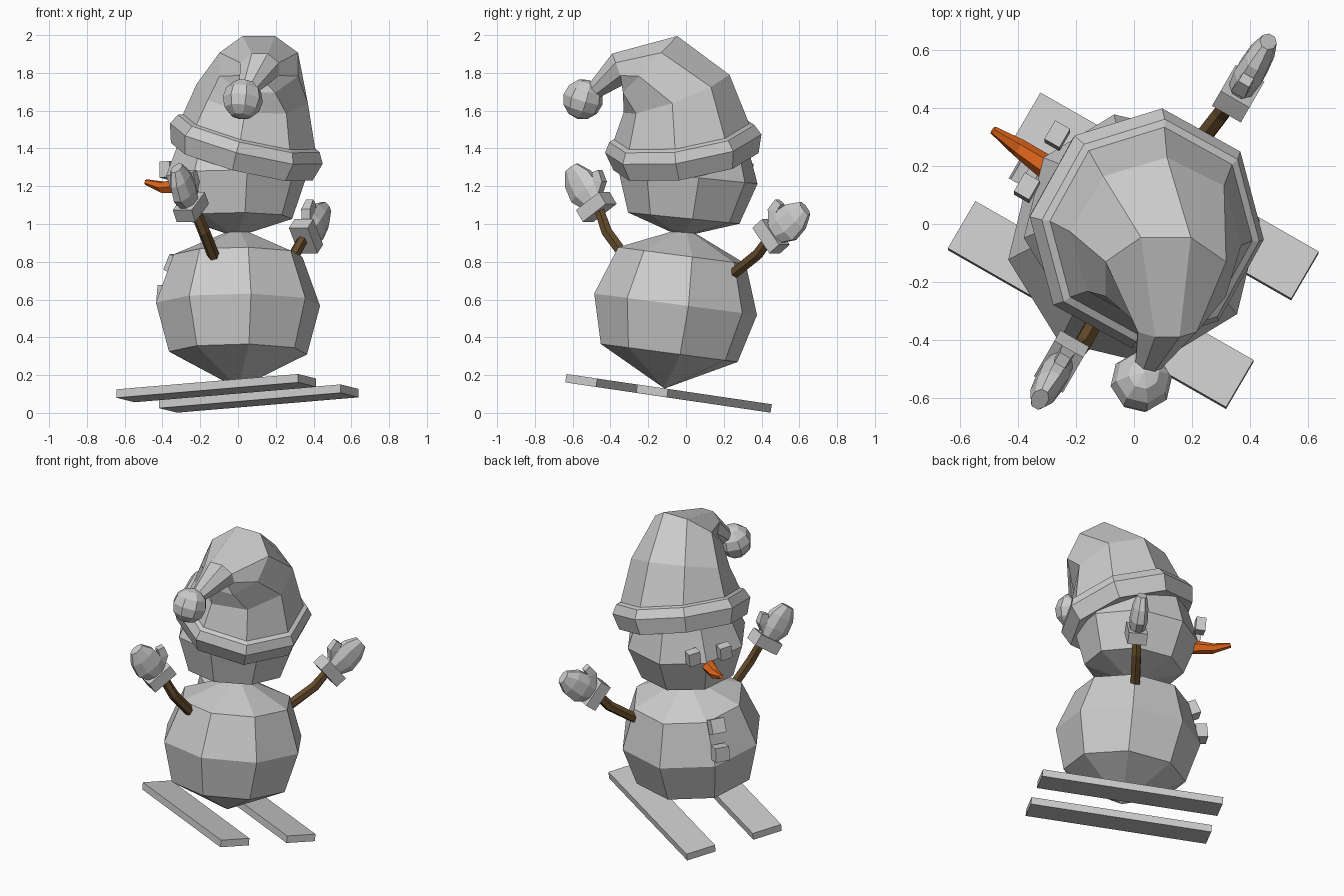
import bpy, bmesh
from math import sin, cos, pi, radians
from mathutils import Vector, Matrix, Euler

if "Cube" in bpy.data.objects:
    bpy.data.objects.remove(bpy.data.objects["Cube"])


def material(name, rgb):
    m = bpy.data.materials.new(name)
    m.diffuse_color = (*rgb, 1)
    m.use_nodes = True
    m.node_tree.nodes["Principled BSDF"].inputs["Base Color"].default_value = m.diffuse_color
    return m


BROWN = material("stick_brown", (0.13, 0.07, 0.025))
ORANGE = material("carrot_orange", (0.75, 0.13, 0.01))


def finish(name, bm, mat=None, matrix=None):
    if matrix:
        bm.transform(matrix)
    bmesh.ops.remove_doubles(bm, verts=bm.verts, dist=1e-4)
    bmesh.ops.recalc_face_normals(bm, faces=bm.faces)
    me = bpy.data.meshes.new(name)
    bm.to_mesh(me)
    bm.free()
    ob = bpy.data.objects.new(name, me)
    bpy.context.collection.objects.link(ob)
    if mat:
        me.materials.append(mat)
    return ob


def loft(name, rings, n=8, mat=None, matrix=None):
    """Skin rings given as (centre, normal, rx, ry, phase in degrees)."""
    bm = bmesh.new()
    loops = []
    for c, nrm, rx, ry, ph in rings:
        nrm = Vector(nrm).normalized()
        e1 = (Vector((1, 0, 0)) - nrm * nrm.x).normalized()
        e2 = nrm.cross(e1)
        loop = []
        for k in range(n):
            a = radians(ph) + 2 * pi * k / n
            loop.append(bm.verts.new(Vector(c) + e1 * rx * cos(a) + e2 * ry * sin(a)))
        loops.append(loop)
    for a, b in zip(loops, loops[1:]):
        for k in range(n):
            bm.faces.new((a[k], a[(k + 1) % n], b[(k + 1) % n], b[k]))
    for loop, ring in ((loops[0], rings[0]), (loops[-1], rings[-1])):
        if ring[2] > 0.001:
            bm.faces.new(loop)
    return finish(name, bm, mat, matrix)


def lathe(name, base, axis, profile, phase):
    axis = Vector(axis).normalized()
    return loft(name, [(Vector(base) + axis * h, axis, r, r, phase) for r, h in profile])


def tube(name, path, radii, n, mat=None, phase=0, matrix=None):
    pts = [Vector(p) for p in path]
    rings = []
    for i, p in enumerate(pts):
        d = pts[min(i + 1, len(pts) - 1)] - pts[max(i - 1, 0)]
        rings.append((p, d, radii[i], radii[i], phase))
    return loft(name, rings, n, mat, matrix)


def box(name, centre, size, rot):
    bm = bmesh.new()
    bmesh.ops.create_cube(bm, size=1)
    bm.transform(Matrix.Translation(centre) @ rot.to_4x4() @ Matrix.Diagonal((*size, 1)))
    return finish(name, bm)


# Whole figure leans on a slope and faces 150 degrees round from +x
SLOPE = Matrix.Rotation(radians(-8.4), 3, 'X')
FACING = Matrix.Rotation(radians(-30), 3, 'Z')      # local -x is forward
FORWARD = Vector((-0.866, 0.5, 0))

# Skis
for i, c in enumerate([(-0.115, -0.28, 0.131), (0.11, 0.095, 0.076)]):
    box(f"ski_{i + 1}", c, (1.11, 0.19, 0.045), SLOPE @ FACING)

# Snowballs
lathe("body", (0, -0.055, 0.575), (0, 0.13, 0.99),
      [(0, -0.45), (0.37, -0.26), (0.44, 0), (0.345, 0.26), (0, 0.41)], 9)
lathe("head", (-0.01, 0.01, 1.25), (0, 0.1, 0.99),
      [(0, -0.32), (0.3, -0.22), (0.375, 0), (0.3, 0.2), (0, 0.29)], 9)

# Hat brim, tilted backwards
TILT = Vector((0.25, -0.15, 1)).normalized()
BRIM = Vector((0.02, 0, 1.33))
lathe("hat_brim", BRIM, TILT,
      [(0.34, 0.01), (0.39, 0), (0.42, 0.1), (0.39, 0.155), (0.35, 0.17)], -7.5)

# Hat crown bending over into a drooping tail
loft("hat_crown", [
    (BRIM + TILT * 0.16, TILT, 0.365, 0.365, -7.5),
    ((0.075, -0.05, 1.69), (0.13, -0.35, 0.93), 0.3, 0.3, -7.5),
    ((0.11, -0.19, 1.845), (0, -0.72, 0.69), 0.225, 0.225, -22.5),
    ((0.115, -0.36, 1.82), (0, -0.94, -0.35), 0.11, 0.095, -22.5),
    ((0.05, -0.48, 1.71), (-0.2, -0.75, -0.65), 0.05, 0.05, -22.5)])

# Pompom
lathe("pompom", (0.025, -0.545, 1.66), (0.1, 0.3, 1),
      [(0.108 * sin(pi * k / 6) if 0 < k < 6 else 0, -0.108 * cos(pi * k / 6)) for k in range(7)], 10)

# Eyes
for i, c in enumerate([(-0.265, 0.305, 1.285), (-0.37, 0.125, 1.285)]):
    box(f"eye_{i + 1}", c, (0.06, 0.075, 0.085), SLOPE @ FACING)

# Carrot nose
tube("nose", [(-0.28, 0.18, 1.2), (-0.4, 0.265, 1.195), (-0.487, 0.325, 1.222)],
     [0.045, 0.032, 0.015], 6, ORANGE)

# Coat buttons, leaning with the body surface
for i, (r, z, lean) in enumerate([(0.38, 0.785, 25), (0.435, 0.63, 5)]):
    rot = FACING @ Matrix.Rotation(radians(lean), 3, 'Y')
    box(f"button_{i + 1}", FORWARD * r + Vector((0, -0.04, z)), (0.07, 0.09, 0.09), rot)

# Stick arms and mittens
ARMS = [
    ([(-0.12, -0.31, 0.81), (-0.18, -0.42, 0.96), (-0.235, -0.465, 1.09)],
     (-0.25, -0.475, 1.09), -1, (0.56, 0.83)),
    ([(0.2, 0.25, 0.735), (0.3, 0.38, 0.84), (0.355, 0.45, 0.94)],
     (0.36, 0.45, 0.935), 1, (0.79, 0.61)),
]
for i, (path, wrist, sign, (out, up)) in enumerate(ARMS):
    tube(f"arm_{i + 1}", path, [0.032, 0.032, 0.028], 6, BROWN)
    side = Vector((0.5, 0.866, 0)) * sign
    axis = (side * out + Vector((0, 0, up))).normalized()
    thumb = (Vector((0, 0, out)) - side * up).normalized()
    flat = axis.cross(thumb)
    rot = Matrix((thumb, flat, axis)).transposed()   # x thumb, y thin, z fingers
    frame = Matrix.Translation(wrist) @ rot.to_4x4()
    box(f"mitten_cuff_{i + 1}", wrist, (0.17, 0.115, 0.075), rot)
    up_z = (0, 0, 1)
    loft(f"mitten_{i + 1}", [
        ((0, 0, 0.02), up_z, 0.065, 0.045, 22.5),
        ((-0.01, 0, 0.1), up_z, 0.1, 0.055, 22.5),
        ((-0.01, 0, 0.185), up_z, 0.088, 0.048, 22.5),
        ((-0.01, 0, 0.255), up_z, 0.045, 0.03, 22.5)], 8, None, frame)
    tube(f"mitten_thumb_{i + 1}", [(0.04, 0, 0.06), (0.095, 0, 0.1), (0.11, 0, 0.155)],
         [0.035, 0.038, 0.03], 4, None, 45, frame)
